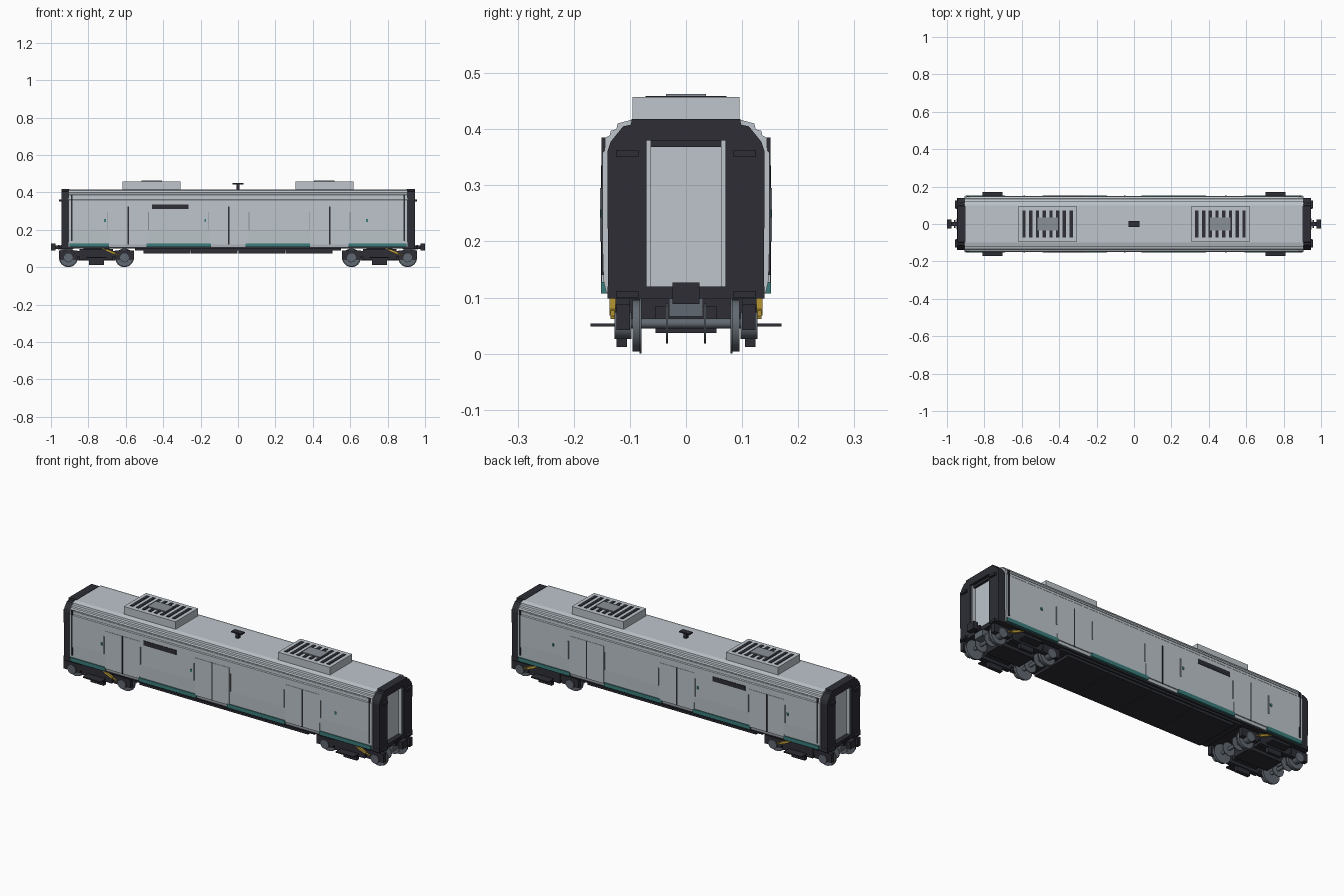
import bpy
import bmesh
from math import pi, radians
from mathutils import Matrix, Vector

old = bpy.data.objects.get("Cube")
if old:
    bpy.data.objects.remove(old, do_unlink=True)


def material(name, r, g, b):
    m = bpy.data.materials.new(name)
    m.use_nodes = True
    m.diffuse_color = (r, g, b, 1)
    m.node_tree.nodes["Principled BSDF"].inputs["Base Color"].default_value = (r, g, b, 1)
    return m


SILVER = material("silver paint", 0.51, 0.56, 0.60)
DARK = material("dark rubber", 0.026, 0.027, 0.036)
TEAL = material("teal trim", 0.045, 0.20, 0.20)
YELLOW = material("yellow damper", 0.55, 0.36, 0.04)
STEEL = material("wheel steel", 0.12, 0.14, 0.165)
GREY = material("vent grey", 0.25, 0.28, 0.31)


def finish(bm, name, mat):
    bmesh.ops.recalc_face_normals(bm, faces=bm.faces)
    me = bpy.data.meshes.new(name)
    bm.to_mesh(me)
    bm.free()
    me.materials.append(mat)
    ob = bpy.data.objects.new(name, me)
    bpy.context.collection.objects.link(ob)
    return ob


def boxes(name, mat, spans):
    """One object from boxes given as (x0, x1, y0, y1, z0, z1)."""
    bm = bmesh.new()
    for x0, x1, y0, y1, z0, z1 in spans:
        centre = Vector((x0 + x1, y0 + y1, z0 + z1)) / 2
        size = (abs(x1 - x0), abs(y1 - y0), abs(z1 - z0), 1)
        bmesh.ops.create_cube(bm, size=1, matrix=Matrix.Translation(centre) @ Matrix.Diagonal(size))
    return finish(bm, name, mat)


def both_sides(spans):
    """Repeat spans on the opposite long side."""
    return spans + [(a, b, -d, -c, e, f) for a, b, c, d, e, f in spans]


def both_ends(spans):
    return spans + [(-b, -a, c, d, e, f) for a, b, c, d, e, f in spans]


def extrude_x(name, mat, outline, x0, x1):
    bm = bmesh.new()
    face = bm.faces.new([bm.verts.new((x0, y, z)) for y, z in outline])
    new = bmesh.ops.extrude_face_region(bm, geom=[face])["geom"]
    bmesh.ops.translate(bm, vec=(x1 - x0, 0, 0), verts=[v for v in new if isinstance(v, bmesh.types.BMVert)])
    return finish(bm, name, mat)


def mirrored(half):
    return half + [(-y, z) for y, z in reversed(half)]


def discs(name, mat, items, segments=24):
    """Cylinders along y given as (x, y, z, radius, width)."""
    bm = bmesh.new()
    for x, y, z, r, w in items:
        bmesh.ops.create_cone(bm, cap_ends=True, segments=segments, radius1=r, radius2=r, depth=w,
                              matrix=Matrix.Translation((x, y, z)) @ Matrix.Rotation(pi / 2, 4, 'X'))
    ob = finish(bm, name, mat)
    bpy.ops.object.select_all(action='DESELECT')
    ob.select_set(True)
    bpy.context.view_layer.objects.active = ob
    bpy.ops.object.shade_smooth_by_angle(angle=radians(40))
    return ob


# Car body with stepped shoulders
shell = mirrored([(0.142, 0.108), (0.147, 0.13), (0.149, 0.2), (0.149, 0.358), (0.145, 0.362),
                  (0.144, 0.385), (0.136, 0.389), (0.134, 0.397), (0.124, 0.40),
                  (0.122, 0.41), (0.10, 0.416)])
extrude_x("car_body", SILVER, shell, -0.905, 0.905)
boxes("side_rain_gutter", SILVER, both_sides([(-0.88, 0.88, 0.14, 0.147, 0.374, 0.38)]))

# End gaskets: arch around a recessed gangway door
arch = mirrored([(0.07, 0.108), (0.139, 0.108), (0.14, 0.36), (0.134, 0.378), (0.112, 0.405),
                 (0.098, 0.408), (0.097, 0.418)]) + [(-0.07, 0.38), (0.07, 0.38)]
for name, s in (("left", 1), ("right", -1)):
    extrude_x(name + "_end_gasket", DARK, arch, s * 0.9, s * 0.945)
boxes("end_doors", SILVER, both_ends([(0.90, 0.918, -0.062, 0.062, 0.118, 0.37)]))
boxes("end_door_posts", SILVER, both_ends(both_sides([(0.90, 0.935, 0.062, 0.07, 0.118, 0.38)])))
boxes("end_door_lintels", DARK, both_ends([(0.90, 0.93, -0.062, 0.062, 0.368, 0.38)]))
boxes("end_sills", DARK, both_ends([(0.88, 0.945, -0.14, 0.14, 0.098, 0.12)]))
boxes("end_bumpers", DARK, both_ends(both_sides([(0.94, 0.957, 0.085, 0.125, z, z + 0.012)
                                                for z in (0.10, 0.35)])))
boxes("end_seams", DARK, both_sides(both_ends([(0.885, 0.894, 0.14, 0.1505, 0.14, 0.385)])))

# Double doors, split line, grab rails and door buttons
leaves, splits, rails, buttons = [], [], [], []
for x in (-0.588, -0.05, 0.49):
    splits.append((x - 0.004, x + 0.004, 0.14, 0.1512, 0.122, 0.325))
    for s in (-1, 1):
        a, b = sorted((x + s * 0.003, x + s * 0.103))
        leaves.append((a, b, 0.14, 0.1508, 0.122, 0.325))
        h = x + s * 0.109
        rails.append((h - 0.002, h + 0.002, 0.147, 0.1535, 0.20, 0.295))
for x in (-0.712, -0.175, 0.69):
    buttons.append((x - 0.005, x + 0.005, 0.145, 0.1525, 0.243, 0.257))
boxes("door_leaves", SILVER, both_sides(leaves))
boxes("door_splits", DARK, both_sides(splits))
boxes("grab_rails", GREY, both_sides(rails))
boxes("door_buttons", TEAL, both_sides(buttons))

# Destination window and lower trim
boxes("side_display_window", DARK, both_sides([(-0.46, -0.265, 0.145, 0.1515, 0.31, 0.335)]))
boxes("lower_trim", TEAL, both_sides([(a, b, 0.138, 0.1515, 0.107, 0.128) for a, b in
                                      ((-0.9, -0.69), (-0.49, -0.145), (0.04, 0.385), (0.59, 0.9))]))

# Underframe and equipment belly
boxes("underframe", DARK, [(-0.92, 0.92, -0.139, 0.139, 0.099, 0.109)])
boxes("equipment_belly", DARK, [(-0.55, 0.55, -0.13, 0.13, 0.088, 0.10)] +
      [(x - 0.125, x + 0.125, -0.122, 0.122, 0.074, 0.09) for x in (-0.38, -0.127, 0.127, 0.38)])

# Roof units with slatted vents
for name, s in (("left", 1), ("right", -1)):
    c = s * 0.462
    boxes(name + "_roof_unit", SILVER, [(c - 0.155, c + 0.155, -0.095, 0.095, 0.405, 0.457)])
    boxes(name + "_roof_slats", DARK, [(x - 0.009, x + 0.009, -0.072, 0.072, 0.45, 0.4595)
                                       for x in (c + (i - 3.5) * 0.036 for i in range(8))])
    boxes(name + "_roof_fan_cover", GREY, [(c - 0.055, c + 0.055, -0.036, 0.036, 0.45, 0.463)])

# Roof antenna
boxes("roof_antenna", DARK, [(-0.03, 0.03, -0.015, 0.015, 0.443, 0.45),
                             (-0.008, 0.008, -0.008, 0.008, 0.41, 0.445)])

# Couplers
boxes("couplers", DARK, both_ends([(0.975, 1.0, -0.024, 0.024, 0.088, 0.127),
                                   (0.90, 0.98, -0.01, 0.01, 0.098, 0.116),
                                   (0.955, 0.962, -0.022, 0.022, 0.095, 0.12)]))
boxes("coupler_brackets", STEEL, both_ends([(0.90, 0.95, -0.03, 0.03, 0.066, 0.098)]))

# Bogies
for name, c in (("left", 0.757), ("right", -0.757)):
    axles = (c - 0.15, c + 0.15)
    wheels, bars, frame = [], [], []
    for x in axles:
        bars.append((x, 0, 0.054, 0.009, 0.22))
        for s in (-1, 1):
            wheels += [(x, s * 0.088, 0.05, 0.046, 0.015), (x, s * 0.081, 0.05, 0.05, 0.004)]
            bars.append((x, s * 0.034, 0.054, 0.036, 0.004))
            bars.append((x, s * 0.112, 0.05, 0.024, 0.03))
        frame.append((x - 0.05, x + 0.05, 0.10, 0.124, 0.042, 0.088))
    frame += [(c - 0.2, c + 0.2, 0.10, 0.122, 0.056, 0.086),
              (c - 0.09, c + 0.09, 0.10, 0.126, 0.038, 0.098),
              (c - 0.04, c + 0.04, 0.105, 0.124, 0.012, 0.045)]
    discs(name + "_bogie_wheels", STEEL, wheels)
    discs(name + "_bogie_axles", STEEL, bars, 16)
    boxes(name + "_bogie_frame", DARK, both_sides(frame))
    boxes(name + "_bogie_bolster", DARK, [(c - 0.07, c + 0.07, -0.11, 0.11, 0.055, 0.10),
                                          (c - 0.10, c + 0.10, -0.054, 0.054, 0.037, 0.085)])
    boxes(name + "_bogie_steps", DARK, both_sides([(c - 0.053, c + 0.053, 0.115, 0.17, 0.048, 0.054)]))
    # Slanted yellow dampers
    for side, s in (("back", 1), ("front", -1)):
        bm = bmesh.new()
        place = Matrix.Translation((c + 0.075, s * 0.131, 0.083)) @ Matrix.Rotation(radians(22), 4, 'Y')
        for size in ((0.10, 0.007, 0.006), (0.05, 0.01, 0.012)):
            bmesh.ops.create_cube(bm, size=1, matrix=place @ Matrix.Diagonal((*size, 1)))
        finish(bm, name + "_" + side + "_damper", YELLOW)
